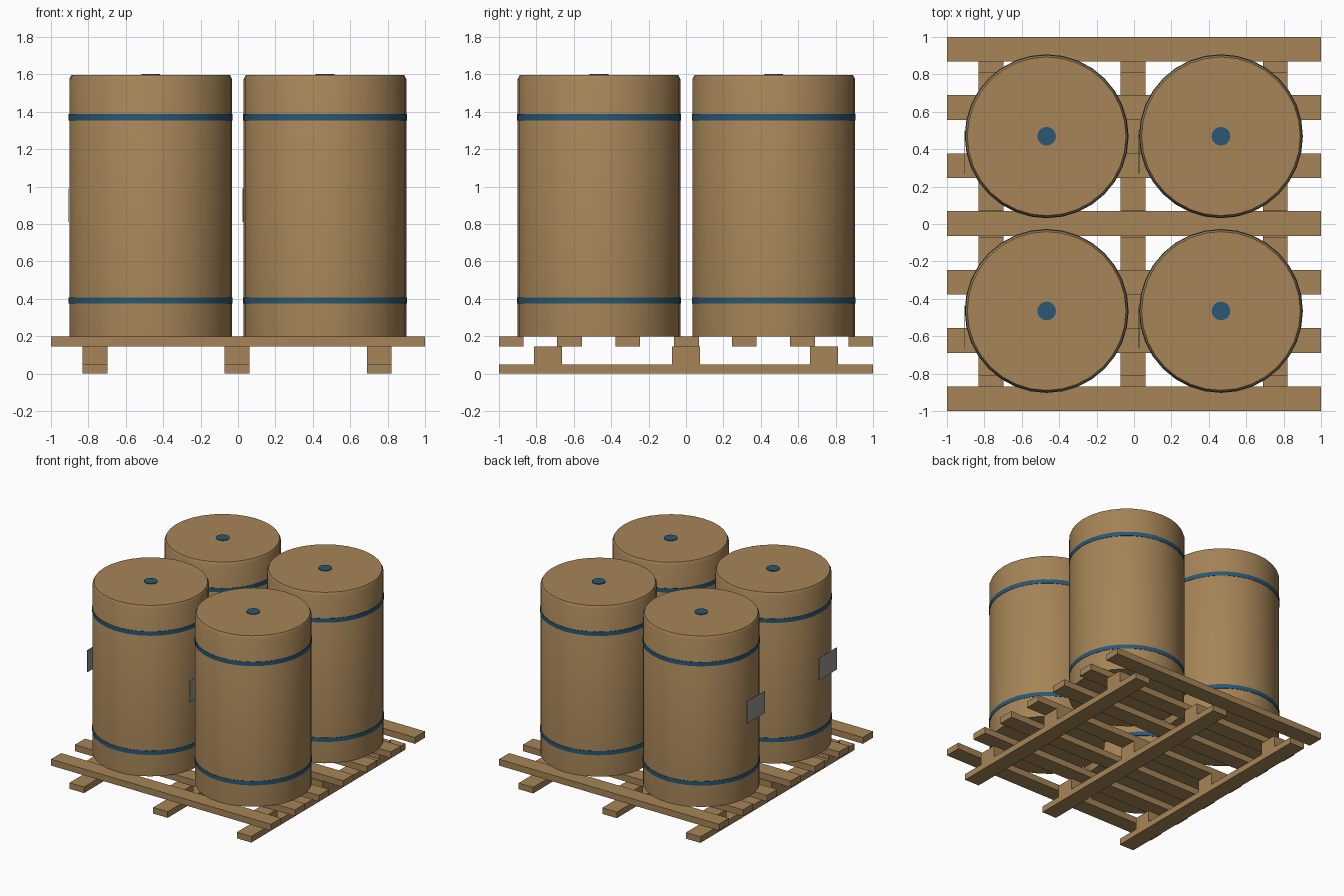
import bpy, bmesh, math

if "Cube" in bpy.data.objects:
    bpy.data.objects.remove(bpy.data.objects["Cube"])


def material(name, rgb):
    m = bpy.data.materials.new(name)
    m.diffuse_color = (*rgb, 1.0)
    m.use_nodes = True
    m.node_tree.nodes["Principled BSDF"].inputs["Base Color"].default_value = m.diffuse_color
    return m


BROWN = material("kraft_brown", (0.38, 0.232, 0.095))
BLUE = material("strap_blue", (0.021, 0.098, 0.175))
GREY = material("label_grey", (0.30, 0.30, 0.28))


def finish(name, bm, mat, smooth=False):
    bmesh.ops.recalc_face_normals(bm, faces=bm.faces)
    mesh = bpy.data.meshes.new(name)
    bm.to_mesh(mesh)
    bm.free()
    mesh.materials.append(mat)
    ob = bpy.data.objects.new(name, mesh)
    bpy.context.collection.objects.link(ob)
    if smooth:
        bpy.ops.object.select_all(action='DESELECT')
        bpy.context.view_layer.objects.active = ob
        ob.select_set(True)
        bpy.ops.object.shade_smooth_by_angle(angle=math.radians(30))
    return ob


def box(name, x, y, z, mat):
    """Box from (min, max) ranges on each axis."""
    bm = bmesh.new()
    bmesh.ops.create_cube(bm, size=1)
    for v in bm.verts:
        for i, (lo, hi) in enumerate((x, y, z)):
            v.co[i] = lo if v.co[i] < 0 else hi
    return finish(name, bm, mat)


def lathe(name, cx, cy, profile, sides, mat, closed=False):
    """Revolve (radius, z) points; open profiles get end caps."""
    bm = bmesh.new()
    rings = [[bm.verts.new((cx + r * math.cos(2 * math.pi * i / sides),
                            cy + r * math.sin(2 * math.pi * i / sides), z))
              for i in range(sides)] for r, z in profile]
    pairs = list(zip(rings, rings[1:]))
    if closed:
        pairs.append((rings[-1], rings[0]))
    else:
        bm.faces.new(rings[0])
        bm.faces.new(rings[-1])
    for a, b in pairs:
        for i in range(sides):
            j = (i + 1) % sides
            bm.faces.new((a[i], a[j], b[j], b[i]))
    return finish(name, bm, mat, smooth=True)


# Pallet: runners along y with three blocks on each
for rx in (-0.765, -0.005, 0.755):
    xr = (rx - 0.066, rx + 0.066)
    box("pallet_runner", xr, (-1, 1), (0, 0.05), BROWN)
    for by in (-0.737, 0, 0.737):
        box("pallet_block", xr, (by - 0.075, by + 0.075), (0.05, 0.146), BROWN)

# Pallet: seven deck boards along x
for by in (-0.934, -0.623, -0.311, 0.003, 0.311, 0.623, 0.934):
    box("deck_board", (-1, 1), (by - 0.066, by + 0.066), (0.146, 0.198), BROWN)

# Four drums, each with two straps, a bung cap and a label
R = 0.435
for cx in (-0.467, 0.465):
    for cy in (-0.465, 0.469):
        lathe("drum", cx, cy, [(R, 0.198), (R, 1.575), (R - 0.011, 1.597)],
              32, BROWN)
        for z in (0.391, 1.371):
            lathe("strap", cx, cy,
                  [(R - 0.01, z - 0.017), (R + 0.003, z - 0.017),
                   (R + 0.003, z + 0.017), (R - 0.01, z + 0.017)],
                  32, BLUE, closed=True)
        lathe("bung_cap", cx, cy, [(0.05, 1.59), (0.05, 1.603)], 16, BLUE)
        box("label", (cx - 0.440, cx - 0.436), (cy - 0.2, cy + 0.03),
            (0.81, 0.99), GREY)
